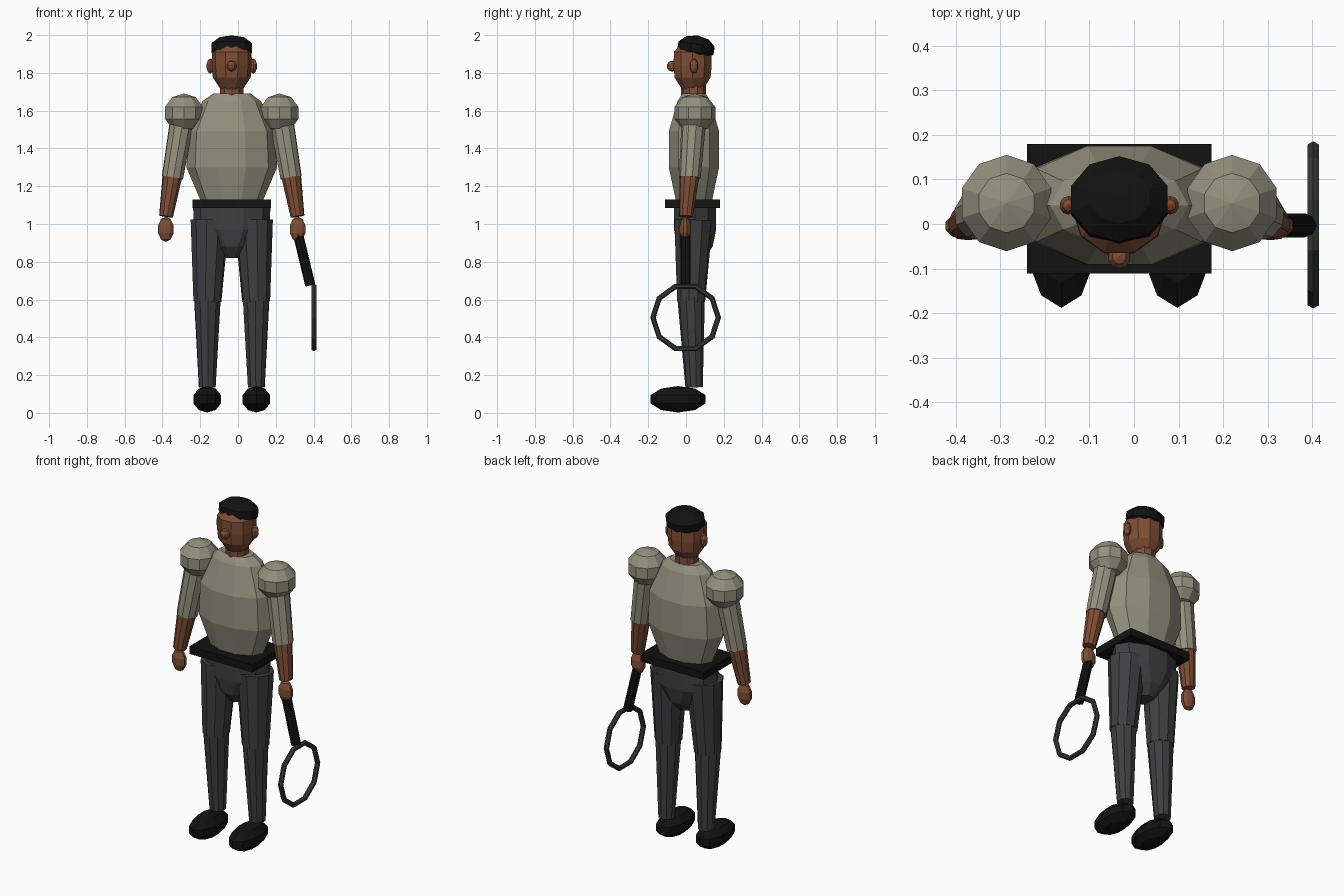
import bpy, bmesh, math
from mathutils import Vector

if "Cube" in bpy.data.objects:
    bpy.data.objects.remove(bpy.data.objects["Cube"])

CX = -0.033   # body centre line
SIDES = 10


def material(name, rgb):
    m = bpy.data.materials.new(name)
    m.diffuse_color = (*rgb, 1.0)
    m.use_nodes = True
    m.node_tree.nodes["Principled BSDF"].inputs["Base Color"].default_value = m.diffuse_color
    return m


SWEATER = material("sweater_beige", (0.30, 0.28, 0.21))
SKIN = material("skin_brown", (0.21, 0.075, 0.035))
PANTS = material("trouser_grey", (0.050, 0.050, 0.053))
BLACK = material("near_black", (0.006, 0.006, 0.006))
FRAME = material("frame_grey", (0.035, 0.037, 0.037))


def finish(name, bm, mat):
    bmesh.ops.recalc_face_normals(bm, faces=bm.faces)
    me = bpy.data.meshes.new(name)
    bm.to_mesh(me)
    bm.free()
    me.materials.append(mat)
    ob = bpy.data.objects.new(name, me)
    bpy.context.collection.objects.link(ob)
    return ob


def loft(name, rings, mat):
    """Stacked ten-sided rings: (z, centre y, half width, half depth)."""
    bm = bmesh.new()
    loops = []
    for z, cy, rx, ry in rings:
        loops.append([bm.verts.new((CX + rx * math.cos(a), cy + ry * math.sin(a), z))
                      for a in (math.tau * i / SIDES for i in range(SIDES))])
    for lo, hi in zip(loops, loops[1:]):
        for i in range(SIDES):
            j = (i + 1) % SIDES
            bm.faces.new((lo[i], lo[j], hi[j], hi[i]))
    bm.faces.new(loops[0])
    bm.faces.new(loops[-1])
    return finish(name, bm, mat)


def ellipsoid(name, centre, half, mat, tilt=0.0, rows=5):
    """Faceted ball whose overall half sizes are given; tilt is about x."""
    bm = bmesh.new()
    bmesh.ops.create_uvsphere(bm, u_segments=SIDES, v_segments=rows, radius=1)
    size = [max(abs(v.co[k]) for v in bm.verts) for k in range(3)]
    for v in bm.verts:
        v.co = Vector([v.co[k] / size[k] * half[k] for k in range(3)])
    ob = finish(name, bm, mat)
    ob.location = centre
    ob.rotation_euler.x = tilt
    return ob


def limb(name, a, b, ra, rb, mat, sides=SIDES):
    """Tapered cylinder from point a to point b."""
    a, b = Vector(a), Vector(b)
    bm = bmesh.new()
    bmesh.ops.create_cone(bm, cap_ends=True, segments=sides, radius1=ra,
                          radius2=rb, depth=(b - a).length)
    ob = finish(name, bm, mat)
    ob.location = (a + b) / 2
    ob.rotation_mode = 'QUATERNION'
    ob.rotation_quaternion = (b - a).to_track_quat('Z', 'Y')
    return ob


# Torso, belt and hips
loft("torso", [(1.10, 0.042, 0.155, 0.095), (1.30, 0.042, 0.240, 0.140),
               (1.49, 0.042, 0.230, 0.140), (1.65, 0.042, 0.155, 0.092),
               (1.69, 0.042, 0.100, 0.065)], SWEATER)
bm = bmesh.new()
bmesh.ops.create_cube(bm, size=1)
bmesh.ops.scale(bm, vec=(0.414, 0.29, 0.045), verts=bm.verts)
belt = finish("belt", bm, BLACK)
belt.location = (CX, 0.034, 1.108)
loft("hips", [(0.82, 0.045, 0.045, 0.055), (0.88, 0.046, 0.105, 0.100),
              (0.97, 0.048, 0.200, 0.117), (1.10, 0.048, 0.205, 0.117)], PANTS)

# Head
limb("neck", (CX, 0.04, 1.66), (CX, 0.04, 1.75), 0.066, 0.066, SKIN)
loft("head", [(1.715, 0.035, 0.060, 0.060), (1.775, 0.035, 0.100, 0.100),
              (1.84, 0.035, 0.107, 0.106), (1.91, 0.035, 0.105, 0.104),
              (1.96, 0.040, 0.065, 0.065)], SKIN)
ellipsoid("hair", (CX, 0.053, 1.932), (0.108, 0.097, 0.067), BLACK, -0.15)
ellipsoid("nose", (CX, -0.073, 1.836), (0.024, 0.028, 0.029), SKIN)

for side, s in (("left", -1), ("right", 1)):
    def p(x, y, z):
        return (CX + s * x, y, z)

    ellipsoid(side + "_ear", p(0.114, 0.042, 1.836), (0.019, 0.021, 0.040), SKIN)
    # Arms
    ellipsoid(side + "_shoulder", p(0.253, 0.047, 1.588), (0.100, 0.108, 0.103), SWEATER)
    limb(side + "_sleeve", p(0.258, 0.044, 1.58), p(0.314, 0.020, 1.245), 0.066, 0.058, SWEATER)
    limb(side + "_forearm", p(0.312, 0.020, 1.27), p(0.348, 0.000, 1.04), 0.054, 0.037, SKIN)
    ellipsoid(side + "_hand", p(0.349, -0.004, 0.972), (0.041, 0.030, 0.067), SKIN)
    # Legs
    limb(side + "_thigh", p(0.116, 0.040, 1.02), p(0.129, 0.027, 0.59), 0.103, 0.075, PANTS)
    limb(side + "_shin", p(0.129, 0.027, 0.61), p(0.130, 0.043, 0.135), 0.073, 0.046, PANTS)
    ellipsoid(side + "_shoe", p(0.130, -0.042, 0.072), (0.073, 0.146, 0.070), BLACK)

# Hoop on a handle, held in one hand
limb("handle", (0.318, -0.003, 0.945), (0.383, -0.003, 0.675), 0.027, 0.027, BLACK, 8)
bpy.ops.mesh.primitive_torus_add(major_segments=10, minor_segments=6,
                                 major_radius=0.173, minor_radius=0.0145,
                                 location=(0.402, -0.002, 0.505),
                                 rotation=(math.pi / 2, 0, math.pi / 2))
hoop = bpy.context.object
hoop.name = "hoop"
hoop.data.materials.append(FRAME)
